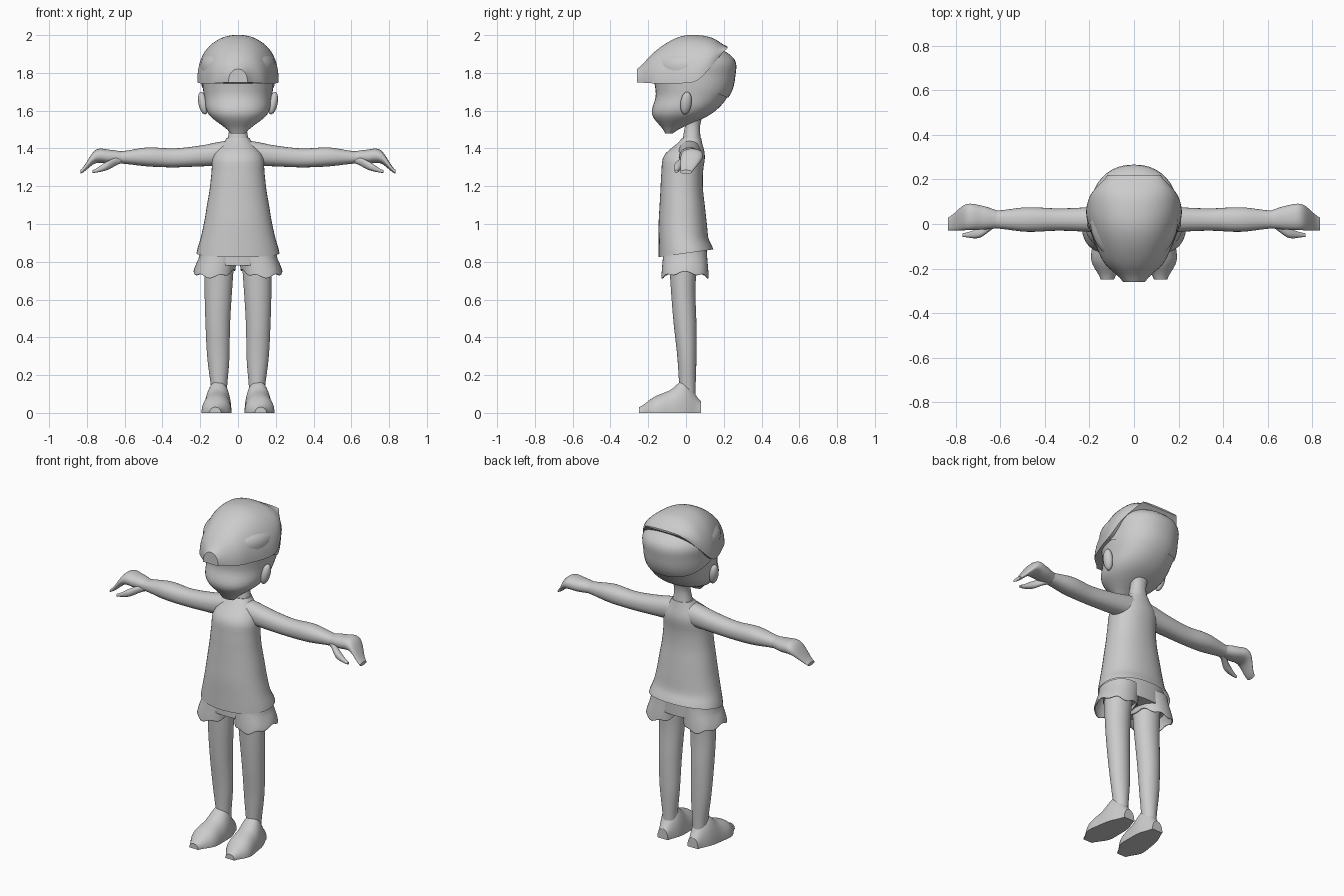
import bpy, bmesh, math
from mathutils import Vector

cube = bpy.data.objects.get("Cube")
if cube:
    bpy.data.objects.remove(cube, do_unlink=True)

grey = bpy.data.materials.new("plain grey")
grey.use_nodes = True
grey.diffuse_color = (0.6, 0.6, 0.6, 1)
shader = grey.node_tree.nodes["Principled BSDF"]
shader.inputs["Base Color"].default_value = grey.diffuse_color


def sample(values, t):
    """Smooth value at t in 0..1 through evenly spaced control values."""
    if not isinstance(values, tuple):
        return values
    last = len(values) - 1
    i = min(int(t * last), last - 1)
    f = t * last - i
    before, a, b, after = (values[min(max(i + k, 0), last)] for k in (-1, 0, 1, 2))
    slope_a, slope_b = (b - before) / 2, (after - a) / 2
    ease = f * f * (3 - 2 * f)
    return (a + (b - a) * ease + slope_a * f * (1 - f) ** 2
            - slope_b * f * f * (1 - f))


def rounded(value, squareness):
    return math.copysign(abs(value) ** (2 / squareness), value)


def finish(name, bm, mirror=False):
    bmesh.ops.recalc_face_normals(bm, faces=bm.faces[:])
    mesh = bpy.data.meshes.new(name)
    bm.to_mesh(mesh)
    bm.free()
    mesh.materials.append(grey)
    part = bpy.data.objects.new(name, mesh)
    bpy.context.collection.objects.link(part)
    bpy.ops.object.select_all(action="DESELECT")
    part.select_set(True)
    bpy.context.view_layer.objects.active = part
    bpy.ops.object.shade_smooth_by_angle(angle=math.radians(45))
    if mirror:
        part.modifiers.new("mirror", "MIRROR")
    return part


def loft(name, axis, span, half, low, high, middle=0, squareness=2.2, arch=False,
         grow=0, open_start=False, shape=None, keep=None, mirror=False):
    """Skin rounded cross-sections along an axis; arch gives them a flat base."""
    bm = bmesh.new()
    rings = []
    steps, sides = 24, 40
    for step in range(steps + 1):
        t = step / steps
        along = span[0] + (span[1] - span[0]) * t
        centre, radius = sample(middle, t), sample(half, t) + grow
        bottom, top = sample(low, t) - grow, sample(high, t) + grow
        ring = []
        for i in range(sides):
            angle = math.pi * i / (sides - 1) if arch else math.tau * i / sides
            u = centre + radius * rounded(math.cos(angle), squareness)
            rise = rounded(math.sin(angle), squareness)
            v = bottom + (top - bottom) * (rise if arch else (rise + 1) / 2)
            point = Vector({"x": (along, u, v), "y": (u, along, v), "z": (u, v, along)}[axis])
            if shape:
                shape(point, angle, t)
            ring.append(bm.verts.new(point))
        rings.append(ring)
    for ring, following in zip(rings, rings[1:]):
        for i in range(sides):
            j = (i + 1) % sides
            bm.faces.new((ring[i], ring[j], following[j], following[i]))
    if not open_start:
        bm.faces.new(rings[0])
    bm.faces.new(rings[-1])
    if keep:
        bmesh.ops.bisect_plane(bm, geom=bm.verts[:] + bm.edges[:] + bm.faces[:],
                               plane_co=keep[0], plane_no=keep[1], clear_inner=True)
    return finish(name, bm, mirror)


# Head, and a slightly larger hair shell kept above a slanting hairline
head = dict(axis="z", span=(1.48, 1.98),
            half=(.04, .155, .18, .19, .18, .04),
            low=(-.11, -.18, -.16, -.17, -.16, 0),
            high=(-.07, .13, .225, .255, .245, .1))
loft("head", **head)
loft("hair", **head, grow=.006, keep=((0, .03, 1.745), (0, .4, 1)))

# Cap with a flat brim in front and a rising rear edge
loft("cap", "y", span=(-.26, .22), arch=True,
     half=(.05, .13, .17, .2, .215, .19, .12),
     low=(1.75, 1.745, 1.745, 1.745, 1.76, 1.84, 1.93),
     high=(1.82, 1.9, 1.96, 1.995, 2, 1.985, 1.94))

# Ears, leaning back a little
bm = bmesh.new()
bmesh.ops.create_uvsphere(bm, u_segments=20, v_segments=12, radius=1)
for vert in bm.verts:
    x, y, z = vert.co
    vert.co = (.185 + .025 * x + .01 * z, .03 * y + .006 * z, 1.64 + .06 * z)
finish("ears", bm, mirror=True)

loft("neck", "z", span=(1.42, 1.62), half=(.06, .045, .06),
     low=(-.02, -.005, .02), high=(.08, .075, .1))


# Flared shirt, open below, with the hem higher at the back
def raise_back_hem(point, angle, t):
    point.z += (.02 + .14 * point.y) * max(0, 1 - 6 * t)


loft("shirt", "z", span=(.825, 1.455), open_start=True, shape=raise_back_hem,
     half=(.22, .2, .18, .165, .15, .14, .13, .06),
     low=(-.145, -.145, -.145, -.14, -.135, -.13, -.115, -.02),
     high=(.145, .12, .11, .1, .09, .09, .1, .08))

# Arms, hands with drooping fingers, and thumbs
loft("arms", "x", span=(.06, .62), mirror=True, middle=.02,
     half=(.06, .055, .05, .055, .04),
     low=(1.31, 1.305, 1.3, 1.305, 1.32),
     high=(1.44, 1.415, 1.4, 1.405, 1.385))
loft("hands", "x", span=(.6, .835), mirror=True,
     middle=(.02, .028, .03, 0), half=(.038, .053, .058, .03),
     low=(1.322, 1.32, 1.32, 1.265), high=(1.383, 1.393, 1.39, 1.285))
loft("thumbs", "x", span=(.62, .77), mirror=True,
     middle=(.005, -.04, -.05), half=(.02, .022, .008),
     low=(1.32, 1.285, 1.27), high=(1.36, 1.33, 1.285))

# Shorts: hips and two flared legs with a wavy hem
loft("shorts_hips", "z", span=(.78, .9), half=.19, low=-.12, high=.11)


def wave_hem(point, angle, t):
    side = math.cos(angle)
    ripple = math.cos(7 * angle) - side
    point.z += (.03 * side * side + .008 * ripple) * max(0, 1 - 1.5 * t)


shorts = loft("shorts_legs", "z", span=(.72, .86), mirror=True, open_start=True, shape=wave_hem,
              middle=(.125, .1), half=(.11, .1), low=(-.13, -.12), high=(.12, .11))
shorts.modifiers.new("cloth", "SOLIDIFY").thickness = .006

# Legs with full calves
loft("legs", "z", span=(.1, .84), mirror=True, squareness=2,
     middle=(.1, .107, .1), half=(.04, .058, .065, .073, .08),
     low=(-.035, -.045, -.065, -.08, -.09), high=(.05, .055, .055, .05, .06))

# Feet: flat soles, high ankles, toes turned slightly outward
loft("feet", "y", span=(-.25, .08), mirror=True, arch=True, low=0,
     middle=(.12, .1), half=(.03, .075, .075, .065, .035),
     high=(.03, .085, .12, .17, .06))
